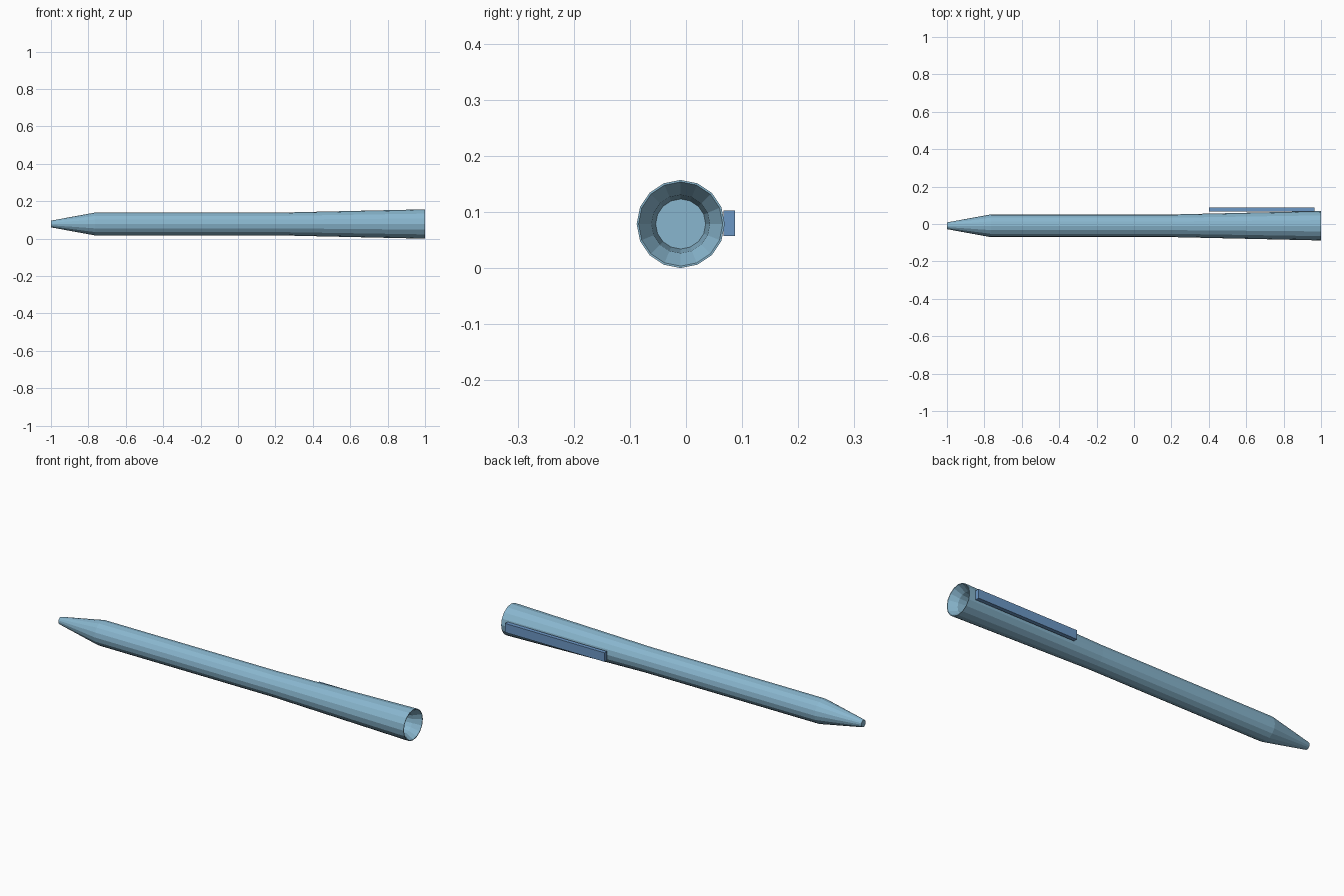
import bpy
import bmesh
from math import cos, sin, pi

SIDES = 16
AXIS_Y, AXIS_Z = -0.0095, 0.0785


def material(name, colour):
    mat = bpy.data.materials.new(name)
    mat.use_nodes = True
    mat.diffuse_color = (*colour, 1)
    mat.node_tree.nodes["Principled BSDF"].inputs["Base Color"].default_value = (*colour, 1)
    return mat


def add_object(name, bm, mat):
    bmesh.ops.recalc_face_normals(bm, faces=bm.faces)
    mesh = bpy.data.meshes.new(name)
    bm.to_mesh(mesh)
    bm.free()
    mesh.materials.append(mat)
    obj = bpy.data.objects.new(name, mesh)
    bpy.context.collection.objects.link(obj)
    return obj


def lathe_x(name, profile, mat):
    """Turn (x, radius) points around the barrel axis, capping both ends."""
    bm = bmesh.new()
    rings = [[bm.verts.new((x, AXIS_Y + r * cos(2 * pi * i / SIDES),
                            AXIS_Z + r * sin(2 * pi * i / SIDES)))
              for i in range(SIDES)] for x, r in profile]
    for a, b in zip(rings, rings[1:]):
        for i in range(SIDES):
            j = (i + 1) % SIDES
            bm.faces.new((a[i], a[j], b[j], b[i]))
    bm.faces.new(rings[0])
    bm.faces.new(rings[-1])
    return add_object(name, bm, mat)


def box(name, lo, hi, mat):
    bm = bmesh.new()
    bmesh.ops.create_cube(bm, size=1)
    for v in bm.verts:
        v.co = [(a + b) / 2 + c * (b - a) for a, b, c in zip(lo, hi, v.co)]
    return add_object(name, bm, mat)


cube = bpy.data.objects.get("Cube")
if cube:
    bpy.data.objects.remove(cube, do_unlink=True)

body_blue = material("light blue", (0.25, 0.47, 0.62))
clip_blue = material("mid blue", (0.15, 0.31, 0.56))

# Barrel: pointed tip, straight grip, flared end with a stepped hollow
lathe_x("pen_barrel", [(-1, 0.018), (-0.765, 0.061), (0.22, 0.061), (1, 0.0785),
                       (1, 0.075), (0.96, 0.052), (0.9, 0.0445)], body_blue)

# Flat clip along the back
box("pocket_clip", (0.4, 0.067, 0.057), (0.965, 0.0875, 0.103), clip_blue)
